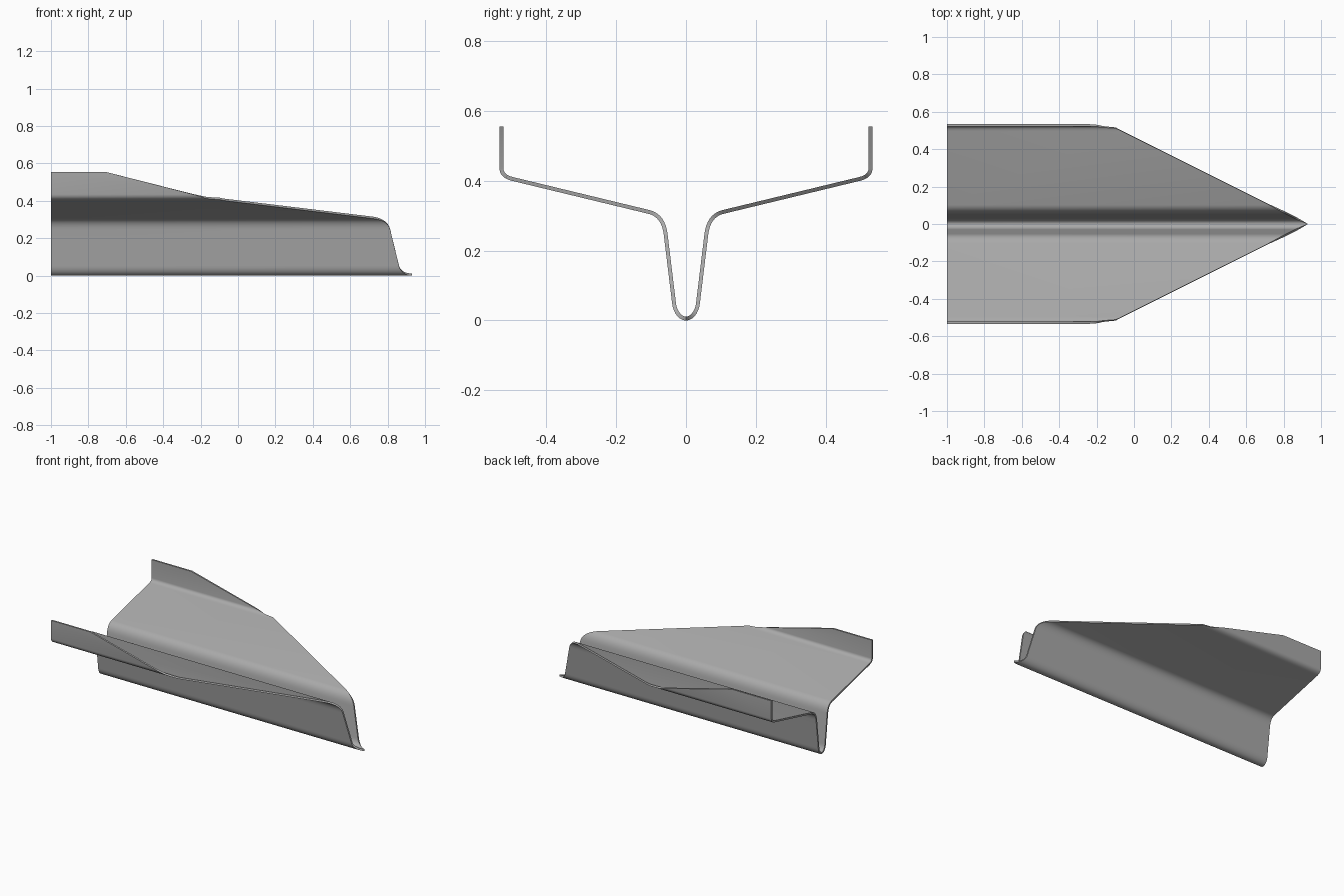
import bpy
import bmesh
import math
from mathutils import Vector

THICKNESS = 0.011
TAIL = -1.0

cube = bpy.data.objects.get("Cube")
if cube:
    bpy.data.objects.remove(cube)

paper = bpy.data.materials.new("paper grey")
paper.use_nodes = True
GREY = (0.4, 0.4, 0.4, 1)
paper.diffuse_color = GREY
paper.node_tree.nodes["Principled BSDF"].inputs["Base Color"].default_value = GREY


def bend(start, corner, end, steps):
    """Rounded fold between two straight panels."""
    a, b, c = Vector(start), Vector(corner), Vector(end)
    ts = [i / steps for i in range(steps + 1)]
    return [a * (1 - t) ** 2 + b * 2 * t * (1 - t) + c * t * t for t in ts]


def front_edge(y, z):
    """Where the sheet ends at the front: slanted nose, swept wing, raked fin."""
    x = min(1.0, 0.995 - 0.785 * (z - 0.027))
    x = min(x, 0.79 - 2.0 * (y - 0.07))
    if y > 0.515:
        x = min(x, -0.2 - 3.92 * (z - 0.425))
    return max(x, -0.71)


# Half cross-section: keel fold, wing root fold, wing tip fold, fin
half = []
for i in range(8):
    a = math.radians(84) * i / 7
    half.append(Vector((0.035 * math.sin(a), 0.06 - 0.0545 * math.cos(a))))
half += bend((0.058, 0.245), (0.064, 0.299), (0.104, 0.31), 8)
half += bend((0.497, 0.405), (0.527, 0.412), (0.528, 0.435), 6)
half += [Vector((0.528, 0.555))]

section = [(-p.x, p.y) for p in reversed(half[1:])] + [(p.x, p.y) for p in half]

# Folded sheet swept from tail to front edge
bm = bmesh.new()
rows = []
for y, z in section:
    front = front_edge(abs(y), z)
    rows.append([bm.verts.new((x, y, z)) for x in (TAIL, front)])
for (a, b), (c, d) in zip(rows, rows[1:]):
    bm.faces.new((a, b, d, c))
bmesh.ops.recalc_face_normals(bm, faces=bm.faces)

mesh = bpy.data.meshes.new("folded_sheet")
bm.to_mesh(mesh)
bm.free()
mesh.materials.append(paper)
sheet = bpy.data.objects.new("folded_sheet", mesh)
bpy.context.collection.objects.link(sheet)

# Give the sheet thickness, keeping its rim crisp
solid = sheet.modifiers.new("thickness", "SOLIDIFY")
solid.thickness = THICKNESS
solid.offset = 0
solid.use_even_offset = True

bpy.context.view_layer.objects.active = sheet
sheet.select_set(True)
bpy.ops.object.modifier_apply(modifier=solid.name)
bpy.ops.object.shade_smooth_by_angle(angle=math.radians(30))
